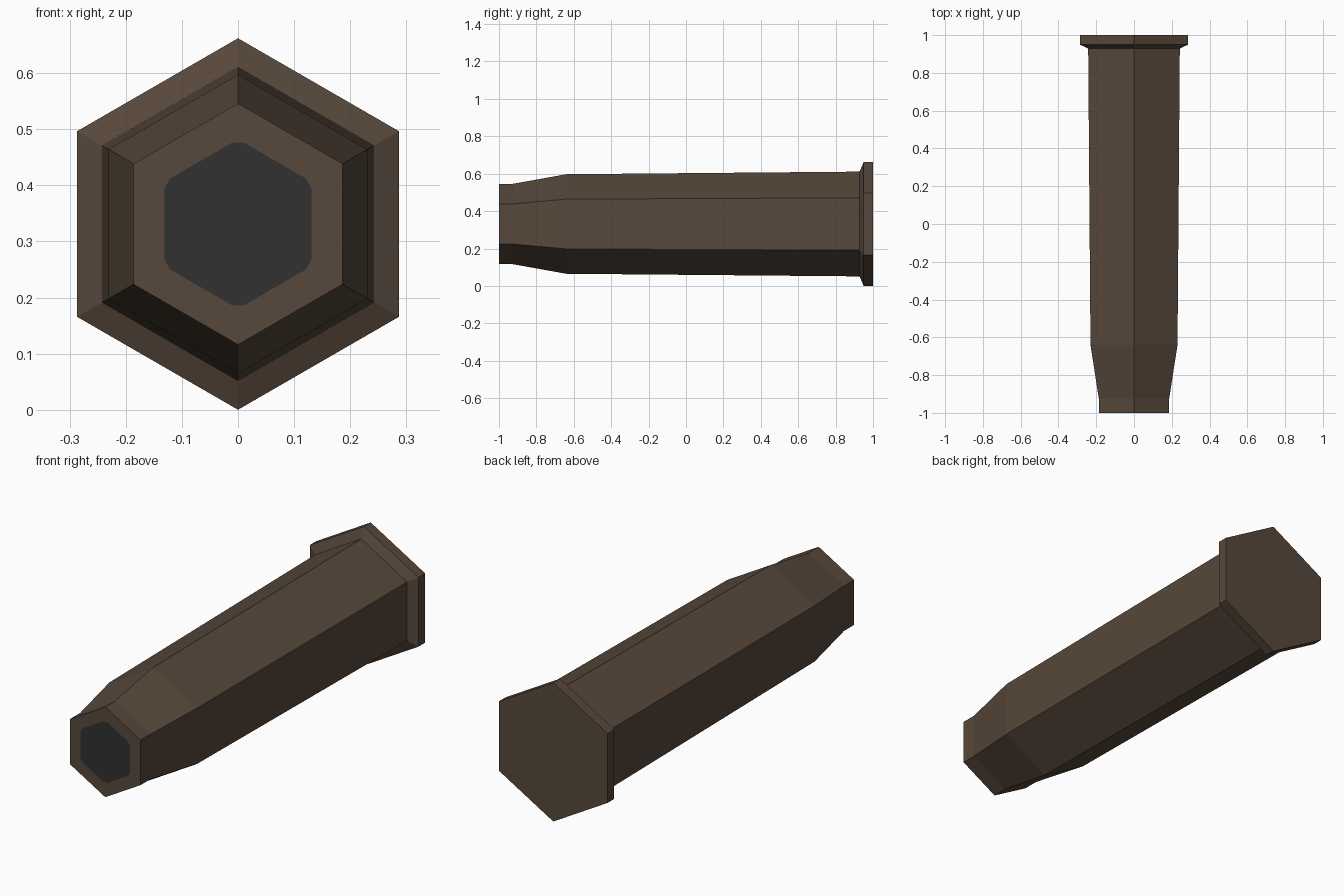
import bpy, bmesh, math

if "Cube" in bpy.data.objects:
    bpy.data.objects.remove(bpy.data.objects["Cube"])

CZ = 0.331  # axis height


def material(name, rgb):
    m = bpy.data.materials.new(name)
    m.diffuse_color = (*rgb, 1)
    m.use_nodes = True
    m.node_tree.nodes["Principled BSDF"].inputs["Base Color"].default_value = m.diffuse_color
    return m


brown = material("dark_brown", (0.095, 0.064, 0.043))
black = material("charcoal", (0.031, 0.031, 0.031))


def hexagon(r, y):
    return [(r * math.sin(k * math.pi / 3), y, CZ + r * math.cos(k * math.pi / 3))
            for k in range(6)]


def cut_hexagon(r, y, t):
    # hexagon with slightly clipped corners
    p = hexagon(r, y)
    out = []
    for i in range(6):
        for j in (i - 1, (i + 1) % 6):
            out.append(tuple(a + (b - a) * t for a, b in zip(p[i], p[j])))
    return out


# hexagonal casing: (y, corner radius) from mouth to rim
profile = [(-1.0, 0.215), (-0.925, 0.215), (-0.64, 0.266),
           (0.928, 0.28), (0.95, 0.331), (1.0, 0.331)]
bm = bmesh.new()
rings = [[bm.verts.new(c) for c in hexagon(r, y)] for y, r in profile]
for a, b in zip(rings, rings[1:]):
    for k in range(6):
        n = (k + 1) % 6
        bm.faces.new((a[k], a[n], b[n], b[k]))
bm.faces.new(rings[-1])

# mouth: flat end with a dark clipped hexagon set into it
inner = [bm.verts.new(c) for c in cut_hexagon(0.151, -1.0, 0.08)]
outer = rings[0]
for k in range(6):
    n = (k + 1) % 6
    bm.faces.new((outer[k], outer[n], inner[2 * n], inner[2 * k + 1]))
    bm.faces.new((outer[k], inner[2 * k + 1], inner[2 * k]))
bm.faces.new(inner).material_index = 1

bmesh.ops.recalc_face_normals(bm, faces=bm.faces)
me = bpy.data.meshes.new("casing")
bm.to_mesh(me)
bm.free()
me.materials.append(brown)
me.materials.append(black)
bpy.context.collection.objects.link(bpy.data.objects.new("casing", me))
